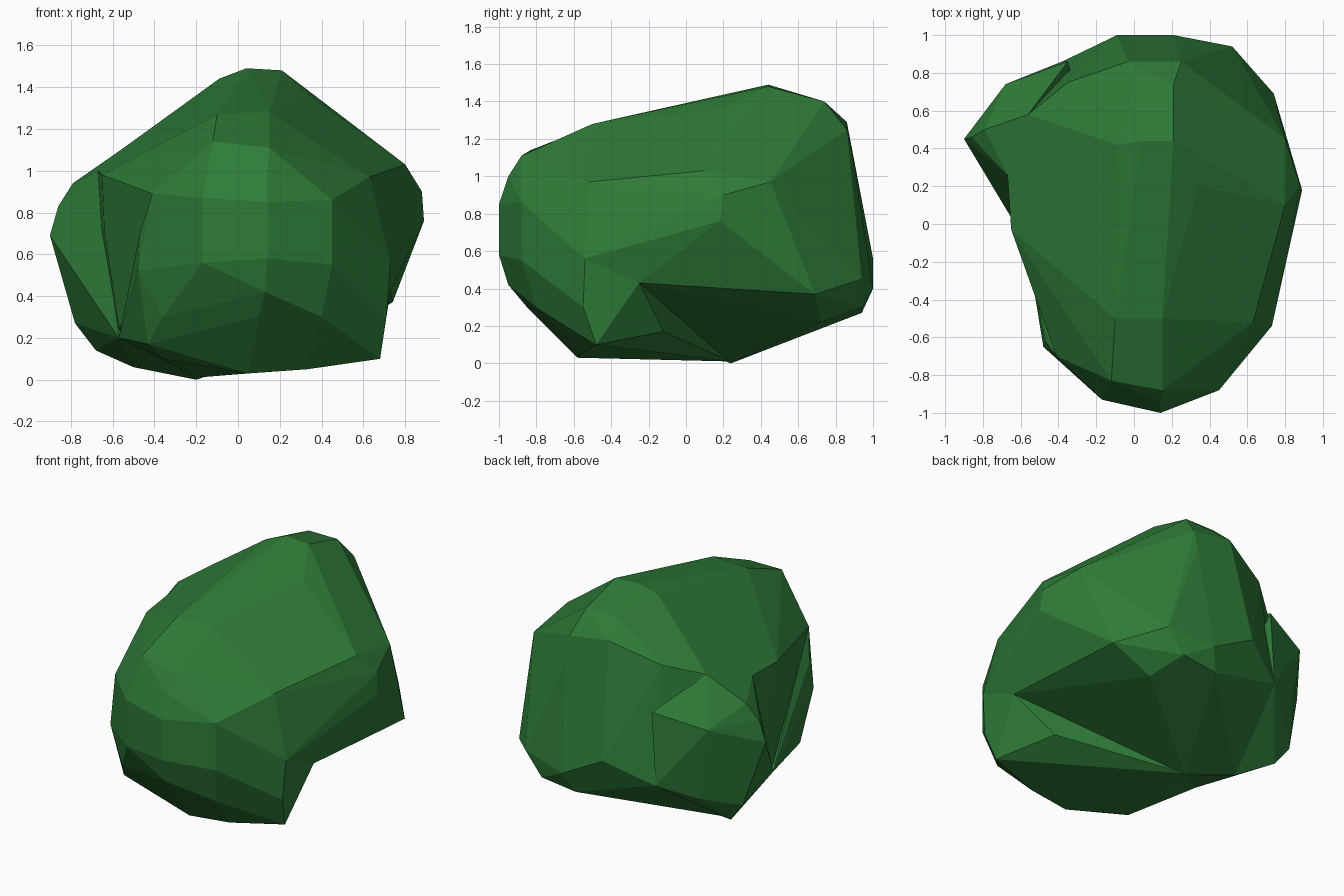
import bpy, bmesh, math

if "Cube" in bpy.data.objects:
    bpy.data.objects.remove(bpy.data.objects["Cube"])


def faceted_lump(name, *groups):
    """Wrap a flat-faced shell around a few key corner points."""
    bm = bmesh.new()
    for group in groups:
        for p in group:
            bm.verts.new(p)
    result = bmesh.ops.convex_hull(bm, input=bm.verts[:])
    inside = [v for v in result["geom_interior"] if isinstance(v, bmesh.types.BMVert)]
    bmesh.ops.delete(bm, geom=inside, context='VERTS')
    loose = [v for v in bm.verts if not v.link_faces]
    bmesh.ops.delete(bm, geom=loose, context='VERTS')
    bmesh.ops.recalc_face_normals(bm, faces=bm.faces[:])
    mesh = bpy.data.meshes.new(name)
    bm.to_mesh(mesh)
    bm.free()
    obj = bpy.data.objects.new(name, mesh)
    bpy.context.collection.objects.link(obj)
    return obj


def merge(target, other):
    """Join two lumps into one solid."""
    mod = target.modifiers.new("join", 'BOOLEAN')
    mod.operation = 'UNION'
    mod.solver = 'EXACT'
    mod.object = other
    bpy.context.view_layer.objects.active = target
    bpy.ops.object.modifier_apply(modifier=mod.name)
    bpy.data.objects.remove(other)


# Crown: ridge climbing from the front to the peak near the back
crown = [(.15, -.88, 1.11), (-.12, -.83, 1.14), (.15, -.5, 1.28), (-.1, -.5, 1.27),
         (.34, .2, 1.36), (.04, .44, 1.49), (.21, .44, 1.48), (-.09, .42, 1.44),
         (.21, .74, 1.4), (0, .74, 1.4), (-.03, .86, 1.29), (.25, .86, 1.25)]

# Rounded front
front = [(.14, -1, .85), (.14, -1, .58), (.14, -.95, 1), (-.17, -.93, .87), (-.17, -.92, .56),
         (.45, -.88, .86), (.45, -.88, .55), (.13, -.95, .42), (-.41, -.7, .89),
         (.73, -.54, .56), (.73, -.25, .43)]

# Left flank behind the shoulder
left = [(-.65, -.03, .98), (-.64, 0, .72), (-.67, .26, 1), (-.66, .26, .72),
        (-.56, .58, 1.1), (-.57, -.1, .25)]

# Right shoulder and flank
right = [(.63, -.52, .97), (.8, .1, 1.03), (.88, .2, .9), (.89, .18, .76),
         (.8, .45, .97), (.76, .23, .5), (.74, .69, .37)]

# Broad back and the raised underside
back = [(.25, .89, 1.12), (.52, .94, .45), (.21, 1, .4), (-.09, 1, .56),
        (-.35, .75, 1.17), (-.38, .86, .42), (.15, .94, .27), (.4, .94, .3),
        (.48, .72, .22), (.55, .3, .28), (-.2, .24, 0), (-.5, .35, .06)]

# Pointed shoulder wedge on the left
shoulder = [(-.9, .45, .69), (-.86, .46, .83), (-.79, .5, .94), (-.68, .74, .82),
            (-.78, .52, .27), (-.68, .5, .14), (-.6, .7, .33), (-.56, .58, 1.1),
            (-.67, .26, 1), (-.66, .26, .72), (-.57, -.1, .2), (-.38, .86, .42),
            (-.35, .86, .9), (-.2, .24, .01), (-.5, .35, .06)]

# Chunky foot under the front
foot = [(.05, -.58, .03), (.33, -.56, .05), (.68, -.48, .1), (-.36, -.48, .1),
        (-.43, -.58, .17), (-.48, -.65, .52), (-.48, -.5, .5), (-.47, -.62, .7),
        (-.36, -.7, .3), (.1, -.85, .3), (.4, -.8, .3), (.71, -.55, .3),
        (.52, -.12, .17), (-.2, .24, .01), (-.57, -.1, .2), (-.1, -.3, .04)]

rock = faceted_lump("rock", crown, front, left, right, back)
merge(rock, faceted_lump("left_shoulder", shoulder))
merge(rock, faceted_lump("front_foot", front, foot))

# Merge nearly flat triangles into larger facets
bm = bmesh.new()
bm.from_mesh(rock.data)
bmesh.ops.remove_doubles(bm, verts=bm.verts[:], dist=.002)
bmesh.ops.dissolve_limit(bm, angle_limit=math.radians(5), verts=bm.verts[:], edges=bm.edges[:])
bm.to_mesh(rock.data)
bm.free()

green = bpy.data.materials.new("moss_green")
green.diffuse_color = (.028, .2, .04, 1)
green.use_nodes = True
green.node_tree.nodes["Principled BSDF"].inputs["Base Color"].default_value = green.diffuse_color
rock.data.materials.clear()
rock.data.materials.append(green)
